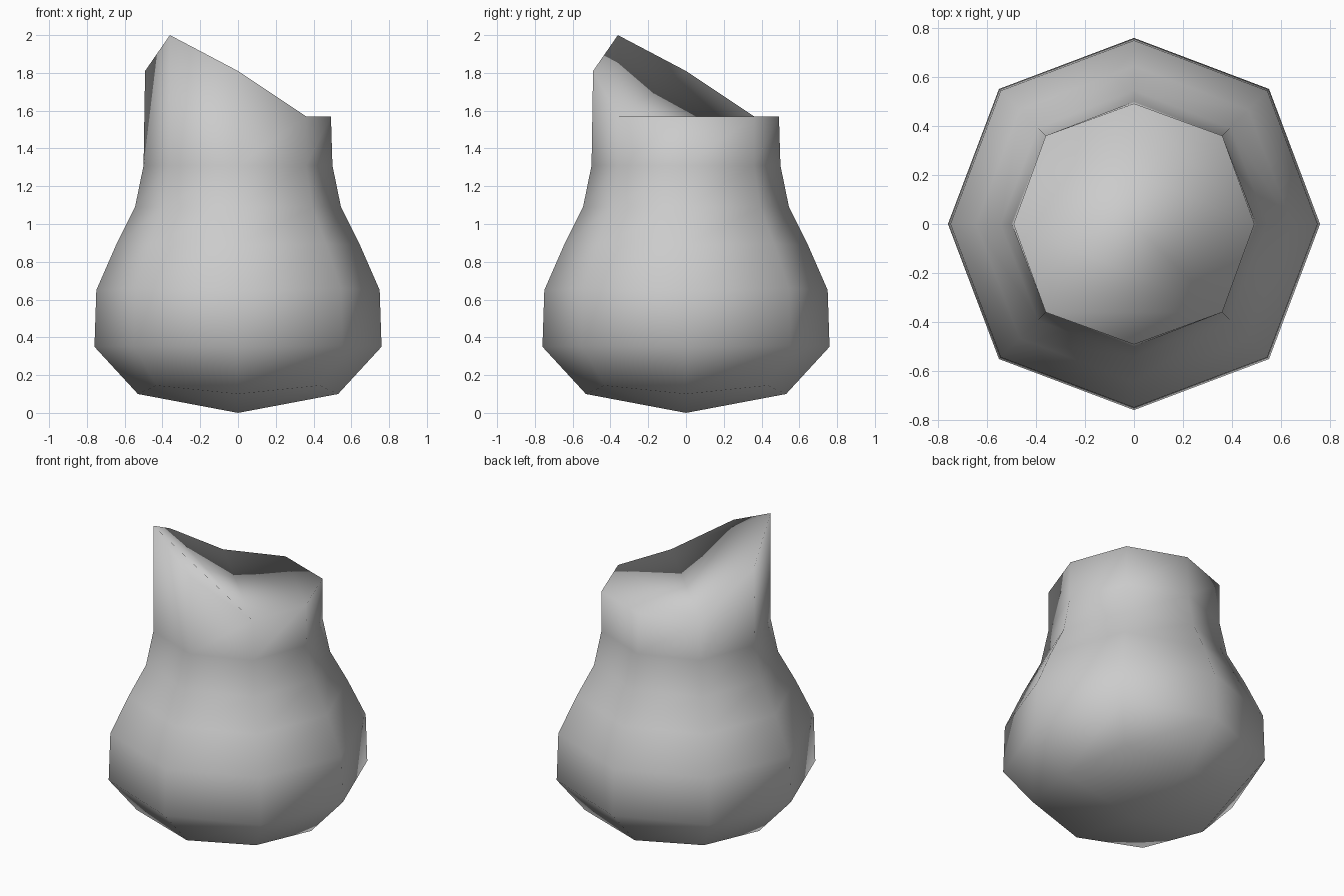
import bpy
import bmesh
from math import cos, sin, pi

cube = bpy.data.objects.get("Cube")
if cube:
    bpy.data.objects.remove(cube, do_unlink=True)

SIDES = 8

# Plain grey clay
clay = bpy.data.materials.new("grey_clay")
clay.use_nodes = True
clay.diffuse_color = (0.6, 0.6, 0.6, 1)
clay.node_tree.nodes["Principled BSDF"].inputs["Base Color"].default_value = (0.6, 0.6, 0.6, 1)

# Profile rings: axis radius, axis height, diagonal radius, diagonal height
profile = [
    (0.53, 0.10, 0.61, 0.145),
    (0.76, 0.35, 0.78, 0.355),
    (0.75, 0.65, 0.77, 0.66),
    (0.645, 0.89, 0.66, 0.895),
    (0.545, 1.09, 0.555, 1.09),
    (0.50, 1.31, 0.51, 1.31),
    (0.492, 1.57, 0.51, 1.57),
]

bm = bmesh.new()
rings = []
for r_axis, z_axis, r_diag, z_diag in profile:
    ring = []
    for i in range(SIDES):
        r, z = (r_diag, z_diag) if i % 2 else (r_axis, z_axis)
        a = 2 * pi * i / SIDES
        ring.append(bm.verts.new((r * cos(a), r * sin(a), z)))
    rings.append(ring)

# Walls
for low, high in zip(rings, rings[1:]):
    for i in range(SIDES):
        j = (i + 1) % SIDES
        bm.faces.new((low[i], low[j], high[j], high[i]))

# Pointed underside: four quads meeting at the centre
tip = bm.verts.new((0, 0, 0))
base = rings[0]
for i in range(0, SIDES, 2):
    bm.faces.new((tip, base[(i + 2) % SIDES], base[i + 1], base[i]))

# Raised spout corner on the rim
right, back_right, back, back_left, left, peak, front, front_right = (
    rings[-1][i] for i in range(SIDES))
peak.co.z = 2.0
left.co.z = front.co.z = 1.81

# Closed top: flat part, then the folds climbing to the peak
bm.faces.new((front_right, right, back_right, back, back_left))
bm.faces.new((front_right, back_left, left))
bm.faces.new((front_right, left, peak))
bm.faces.new((front_right, peak, front))

bmesh.ops.recalc_face_normals(bm, faces=bm.faces)
for face in bm.faces:
    face.smooth = True

mesh = bpy.data.meshes.new("jug_body")
bm.to_mesh(mesh)
bm.free()
mesh.materials.append(clay)
jug = bpy.data.objects.new("jug_body", mesh)
bpy.context.collection.objects.link(jug)
